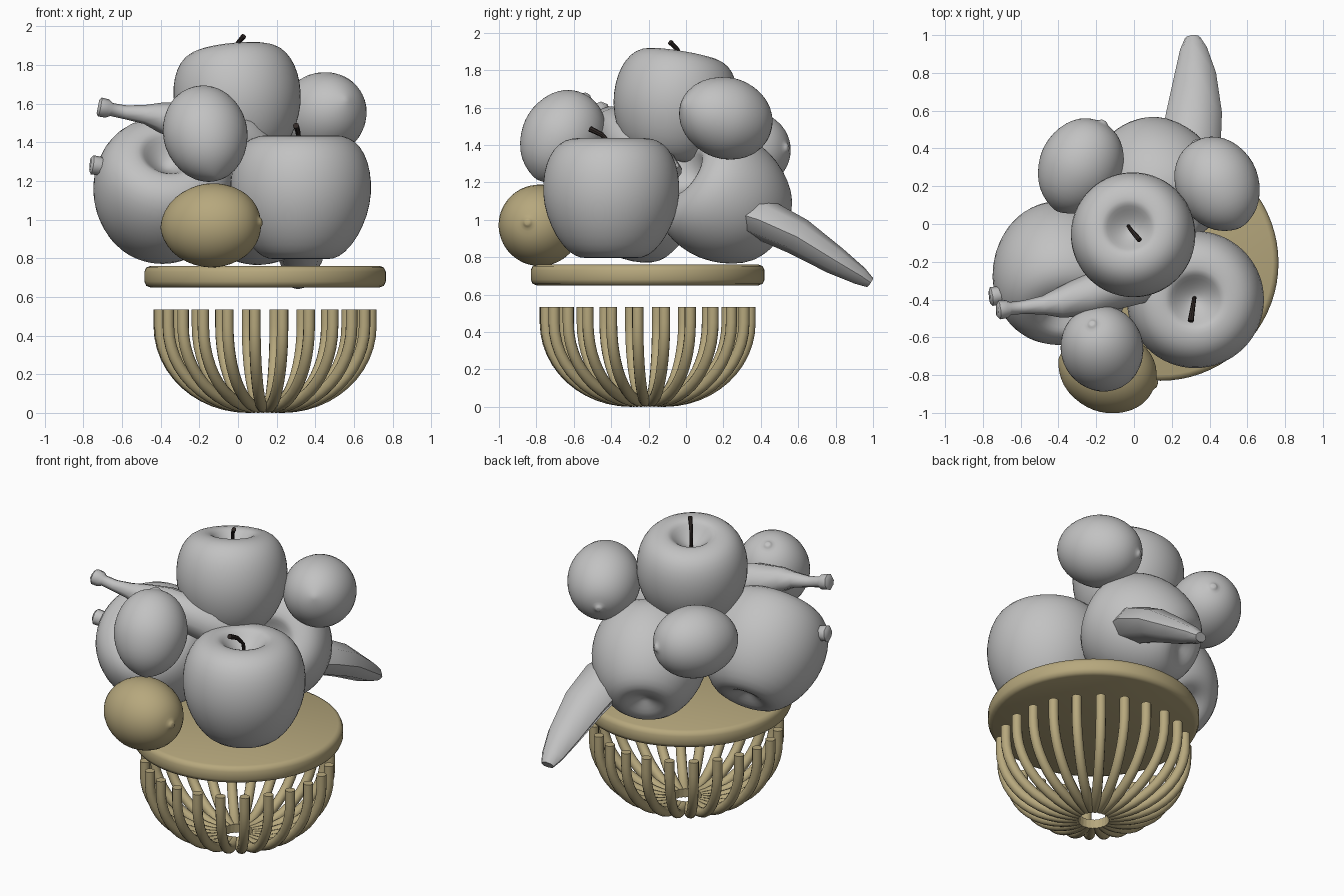
import bpy, bmesh, math
from mathutils import Vector

cube = bpy.data.objects.get("Cube")
if cube:
    bpy.data.objects.remove(cube, do_unlink=True)


def material(name, color):
    mat = bpy.data.materials.new(name)
    mat.use_nodes = True
    mat.diffuse_color = (*color, 1)
    mat.node_tree.nodes["Principled BSDF"].inputs["Base Color"].default_value = (*color, 1)
    return mat


GRAY = material("plain gray", (0.54, 0.54, 0.54))
TAN = material("tan", (0.47, 0.39, 0.205))
DARK = material("dark stem", (0.03, 0.022, 0.02))


def loft(name, rings, mat, angle=40, subdivide=0):
    """Skin a list of equal rings of points and close both ends."""
    bm = bmesh.new()
    loops = [[bm.verts.new(p) for p in ring] for ring in rings]
    n = len(loops[0])
    for a, b in zip(loops, loops[1:]):
        for i in range(n):
            j = (i + 1) % n
            bm.faces.new((a[i], a[j], b[j], b[i]))
    for end in (loops[0], loops[-1]):
        bm.faces.new(end)
    bmesh.ops.remove_doubles(bm, verts=bm.verts, dist=0.0003)
    bmesh.ops.recalc_face_normals(bm, faces=bm.faces)
    mesh = bpy.data.meshes.new(name)
    bm.to_mesh(mesh)
    bm.free()
    mesh.materials.append(mat)
    obj = bpy.data.objects.new(name, mesh)
    bpy.context.scene.collection.objects.link(obj)
    bpy.ops.object.select_all(action='DESELECT')
    obj.select_set(True)
    bpy.context.view_layer.objects.active = obj
    bpy.ops.object.shade_smooth_by_angle(angle=math.radians(angle))
    if subdivide:
        mod = obj.modifiers.new("round", 'SUBSURF')
        mod.levels = mod.render_levels = subdivide
    return obj


def revolve(name, profile, size, mat, sides=32, **kw):
    rings = []
    for r, z in profile:
        r = max(r, 0.00001)
        rings.append([Vector((r * math.cos(t), r * math.sin(t), z)) * size
                      for t in (math.tau * i / sides for i in range(sides))])
    return loft(name, rings, mat, **kw)


def tube(name, path, radii, mat, ref, sides=10, wide=1.0, thick=1.0, **kw):
    pts = [Vector(p) for p in path]
    rings = []
    for i, p in enumerate(pts):
        t = (pts[min(i + 1, len(pts) - 1)] - pts[max(i - 1, 0)]).normalized()
        side = t.cross(Vector(ref)).normalized()
        up = side.cross(t)
        rings.append([p + radii[i] * (side * wide * math.cos(a) + up * thick * math.sin(a))
                      for a in (math.tau * k / sides for k in range(sides))])
    return loft(name, rings, mat, **kw)


def place(obj, centre, axis):
    obj.location = centre
    obj.rotation_mode = 'QUATERNION'
    obj.rotation_quaternion = Vector(axis).to_track_quat('Z', 'Y')


# Basket: round plate above a bowl of curved rods
CX, CY = 0.14, -0.205
plate = revolve("basket_plate",
                [(0, .65), (.595, .65), (.615, .658), (.625, .68), (.625, .73),
                 (.615, .752), (.595, .76), (0, .76)], 1, TAN, sides=72, angle=50)
plate.location = (CX, CY, 0)

ROD_R, BOWL_R = 0.03, 0.55
arc = [math.pi / 2 * i / 12 for i in range(13)]
rod_path = [(0.09 + (BOWL_R - 0.09) * math.sin(a), 0, ROD_R + 0.42 * (1 - math.cos(a)))
            for a in arc] + [(BOWL_R, 0, 0.535)]
rod = tube("basket_rod", rod_path, [ROD_R] * len(rod_path), TAN, (0, 1, 0), sides=12)
for i in range(24):
    piece = rod
    if i:
        piece = rod.copy()
        bpy.context.scene.collection.objects.link(piece)
    piece.location = (CX, CY, 0)
    piece.rotation_euler = (0, 0, math.radians(9.5 + 15 * i))

# Apples
APPLE = [(0, -.72), (.12, -.77), (.3, -.86), (.45, -.87), (.62, -.78), (.8, -.56),
         (.94, -.25), (1, .06), (.98, .37), (.9, .62), (.76, .8), (.58, .87), (.42, .87),
         (.36, .83), (.24, .7), (.1, .6), (0, .58)]
for name, centre, axis, size in (
        ("top_apple", (0, -.065, 1.6), (-.1, .17, 1), .335),
        ("front_apple", (.325, -.4, 1.115), (0, 0, 1), .37),
        ("side_apple", (-.39, -.24, 1.13), (.1, -.7, .65), .37),
        ("back_apple", (.11, .225, 1.1), (.4, -.75, .5), .35)):
    place(revolve(name, APPLE, size, GRAY, subdivide=1, angle=70), centre, axis)

# Apple stems
tube("top_apple_stem", [(-.03, -.01, 1.78), (-.025, -.02, 1.87), (0, -.05, 1.915),
     (.03, -.085, 1.95)], [.01, .01, .012, .014], DARK, (.7, .7, .1), sides=8)
tube("front_apple_stem", [(.32, -.39, 1.31), (.318, -.4, 1.4), (.31, -.45, 1.455),
     (.3, -.515, 1.487)], [.011, .011, .013, .016], DARK, (1, 0, 0), sides=8)

# Lemons with a small nub at one end
LEMON = [(0, -1.01), (.08, -.995), (.25, -.94), (.5, -.79), (.7, -.52), (.81, -.2),
         (.835, .05), (.79, .35), (.66, .64), (.46, .85), (.25, .95), (.1, .97),
         (.07, 1.03), (0, 1.03)]
for name, centre, axis, mat in (
        ("tan_lemon", (-.14, -.78, .97), (.95, -.25, .06), TAN),
        ("front_lemon", (-.168, -.662, 1.442), (-.2, .5, .84), GRAY),
        ("left_lemon", (.443, .21, 1.545), (-.42, .8, -.27), GRAY),
        ("back_lemon", (-.285, .305, 1.37), (.45, .85, .05), GRAY)):
    place(revolve(name, LEMON, .266, mat, subdivide=1, angle=70), centre, axis)

# Bananas
UP = (0, 0, 1)
tube("upper_banana",
     [(-.725, -.455, 1.585), (-.715, -.455, 1.583), (-.675, -.45, 1.575), (-.655, -.447, 1.57),
      (-.58, -.44, 1.555), (-.48, -.43, 1.545), (-.4, -.42, 1.53), (-.25, -.38, 1.5),
      (0, -.3, 1.42), (.18, -.17, 1.33), (.28, -.05, 1.25)],
     [.035, .05, .048, .034, .036, .05, .078, .11, .13, .1, .04],
     GRAY, UP, sides=8, angle=50)
tube("lower_banana",
     [(-.765, -.385, 1.285), (-.755, -.384, 1.284), (-.7, -.375, 1.275), (-.67, -.37, 1.265),
      (-.55, -.33, 1.22), (-.4, -.25, 1.15)],
     [.035, .05, .048, .036, .045, .08], GRAY, UP, sides=8, angle=50)
tube("back_banana",
     [(.24, .2, 1.07), (.3, .42, 1.0), (.32, .6, .91), (.325, .8, .78),
      (.315, .93, .7), (.31, .985, .664)],
     [.12, .14, .127, .095, .062, .036], GRAY, UP, sides=8, wide=1.15, thick=.8, angle=50)
